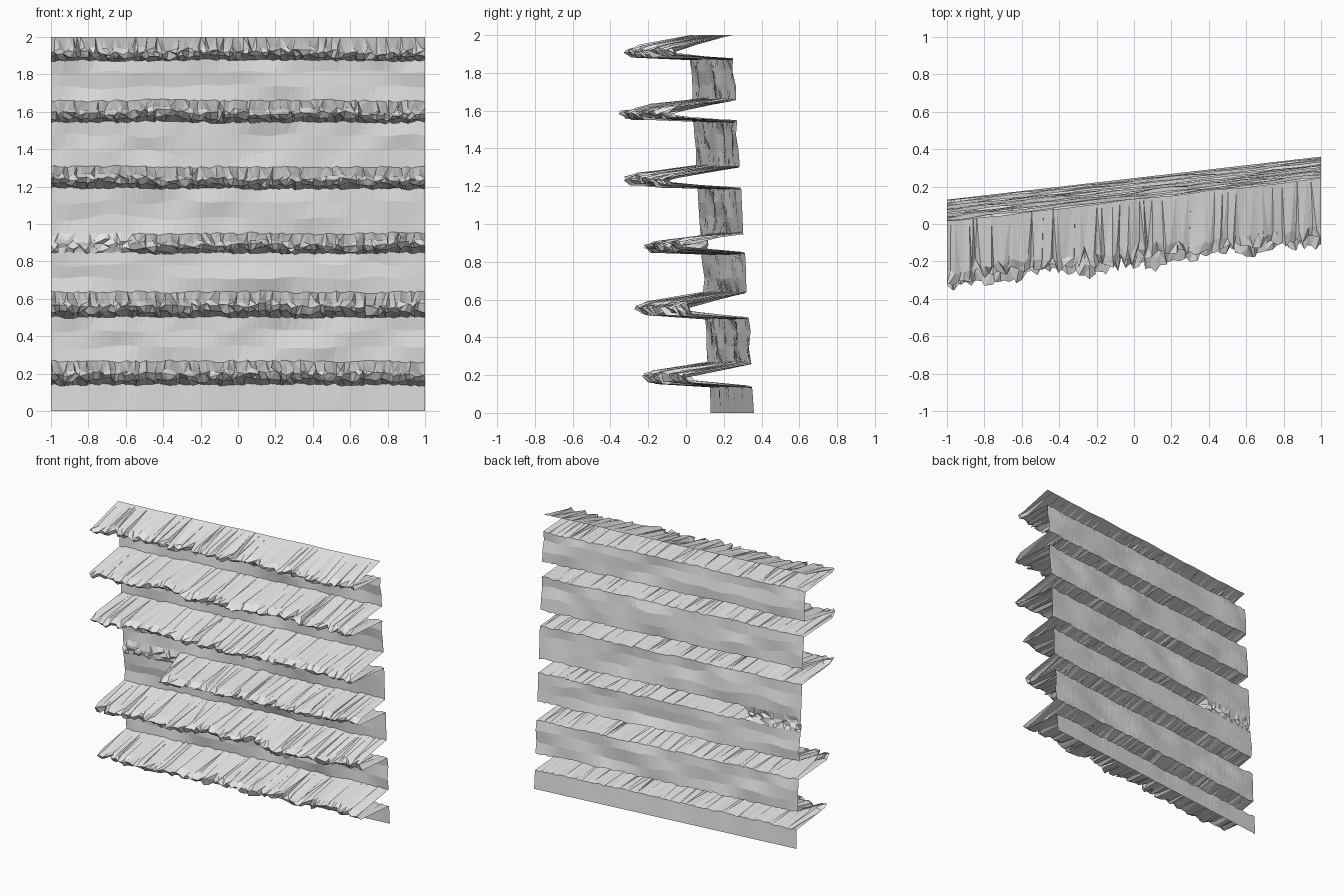
import bpy
import bmesh
import random
from mathutils import Vector, noise

if "Cube" in bpy.data.objects:
    bpy.data.objects.remove(bpy.data.objects["Cube"], do_unlink=True)

random.seed(7)
COLUMNS = 84

# Each ledge: underside root height, nose height, top root height, depth, left end
LEDGES = [
    (0.14, 0.195, 0.265, 0.35, -2),
    (0.50, 0.56, 0.635, 0.35, -2),
    (0.845, 0.89, 0.95, 0.36, -0.58),
    (1.19, 1.24, 1.305, 0.37, -2),
    (1.545, 1.595, 1.66, 0.38, -2),
    (1.875, 1.92, 2.0, 0.32, -2),
]


def wall_y(x, z):
    """Slanted plane that the cliff follows."""
    return 0.245 + 0.115 * x - 0.058 * z


def bump(x, z, scale, amount):
    return amount * noise.noise(Vector((x * scale, z * scale * 1.7, 3.1)))


def jitter(amount):
    return random.uniform(-amount, amount)


# Uneven column positions, with straight outer edges
xs = [-1 + 2 * (i + (jitter(0.35) if 0 < i < COLUMNS else 0)) / COLUMNS
      for i in range(COLUMNS + 1)]


def wall_row(z, relief):
    """Row of points lying on the cliff face."""
    return [Vector((x, wall_y(x, z) + bump(x, z, 3.0, relief), z + bump(x, z + 5, 5, relief)))
            for x in xs]


def ledge_rows(lo, nose, hi, depth, left):
    """Folded ledge: underside root, lip, nose, crest and top root."""
    profile = [(0, lo, 0.006), (0.92, lo + 0.45 * (nose - lo), 0.012), (1, nose, 0.012),
               (0.84, nose + 0.018, 0.012), (0, hi, 0.006)]
    rows = [[] for _ in profile]
    for i, x in enumerate(xs):
        grow = min(1, max(0.03, (x - left) / 0.08))
        reach = depth * grow + bump(x, lo * 9, 3.5, 0.05) * grow + jitter(0.02) * grow
        if random.random() < 0.04:
            reach *= 0.82
        sway = bump(x, lo * 7, 4, 0.022)
        inner = 0 < i < COLUMNS
        for row, (f, z, rough) in zip(rows, profile):
            dx = jitter(0.012) * f if inner else 0
            dz = jitter(rough) + sway * (0.4 + 0.6 * f)
            if z >= 2:
                dz = 0
            y = wall_y(x, z) - reach * f + jitter(0.012) * f + bump(x, z, 6, 0.008)
            row.append(Vector((x + dx, y, z + dz)))
    return rows


# Collect rows from the foot to the top of the sheet
rows = [wall_row(0, 0)]
for i, ledge in enumerate(LEDGES):
    rows += ledge_rows(*ledge)
    if i + 1 < len(LEDGES):
        low, high = ledge[2], LEDGES[i + 1][0]
        rows += [wall_row(low + (high - low) * t, 0.03) for t in (0.35, 0.7)]

# Skin the rows with flat triangles
bm = bmesh.new()
grid = [[bm.verts.new(p) for p in row] for row in rows]
for a, b in zip(grid, grid[1:]):
    for i in range(COLUMNS):
        if random.random() < 0.5:
            bm.faces.new((a[i], a[i + 1], b[i + 1]))
            bm.faces.new((a[i], b[i + 1], b[i]))
        else:
            bm.faces.new((a[i], a[i + 1], b[i]))
            bm.faces.new((a[i + 1], b[i + 1], b[i]))

mesh = bpy.data.meshes.new("ledged_cliff")
bm.to_mesh(mesh)
bm.free()
cliff = bpy.data.objects.new("ledged_cliff", mesh)
bpy.context.scene.collection.objects.link(cliff)

# Plain stone colour
stone = bpy.data.materials.new("light_grey_stone")
stone.use_nodes = True
stone.diffuse_color = (0.8, 0.8, 0.8, 1)
stone.node_tree.nodes["Principled BSDF"].inputs["Base Color"].default_value = (0.8, 0.8, 0.8, 1)
mesh.materials.append(stone)
